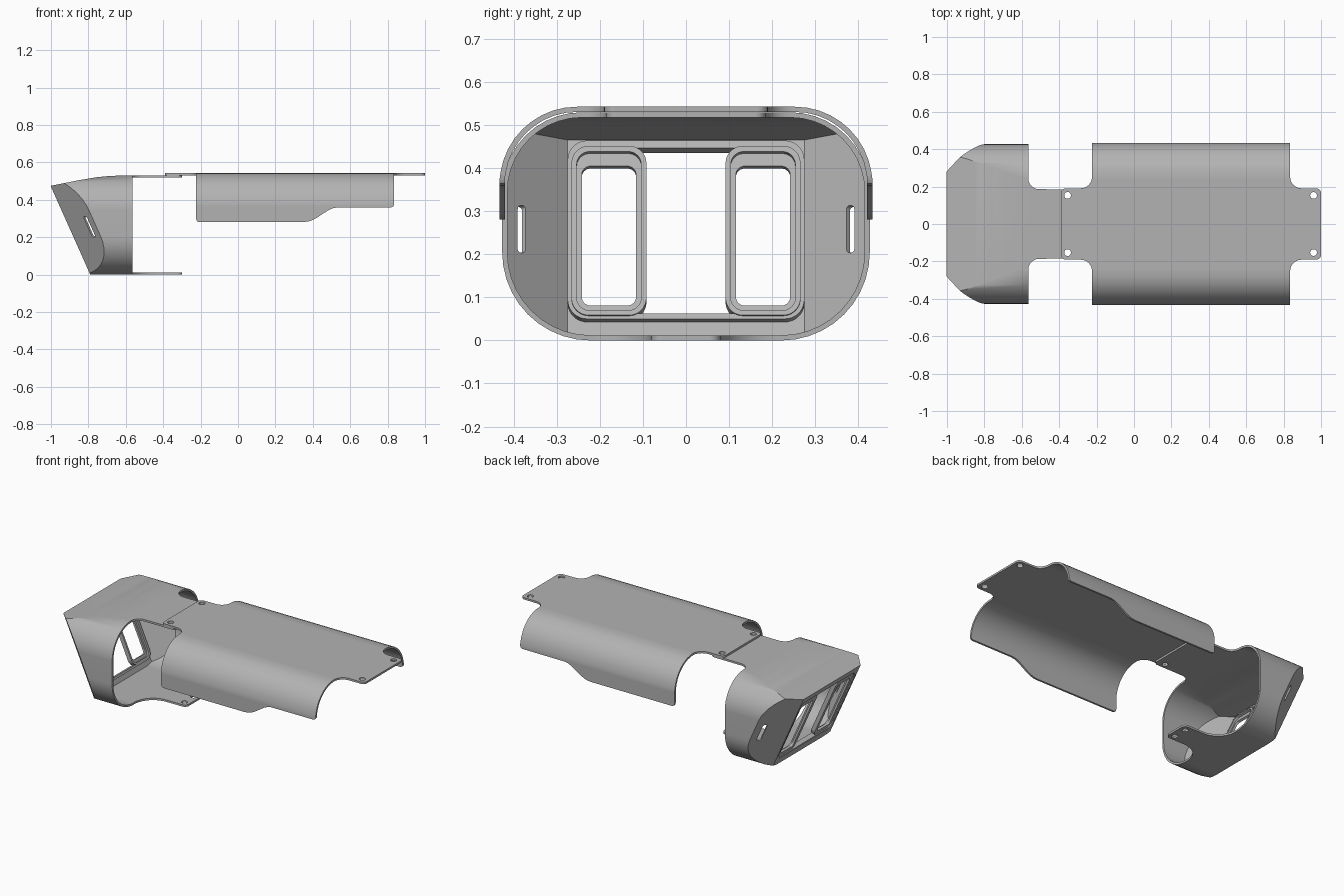
import bpy, bmesh
from math import sin, cos, pi
from mathutils import Vector

if "Cube" in bpy.data.objects:
    bpy.data.objects.remove(bpy.data.objects["Cube"])

grey = bpy.data.materials.new("plain grey")
grey.use_nodes = True
GREY = (0.45, 0.45, 0.45, 1)
grey.diffuse_color = GREY
grey.node_tree.nodes["Principled BSDF"].inputs["Base Color"].default_value = GREY

WALL = 0.012
SLANT = 0.447            # backward lean of the face plate
FACE_X = -0.79           # foot of the face plate
HALF_FACE = 0.28         # half width of the face plate
OPEN_X = -0.565          # open end of the nose shell
QUARTER = [i / 10 * pi / 2 for i in range(11)]
FACE_IN = Vector((1, 0, SLANT)).normalized()


def finish(name, bm):
    bmesh.ops.recalc_face_normals(bm, faces=bm.faces)
    mesh = bpy.data.meshes.new(name)
    bm.to_mesh(mesh)
    bm.free()
    mesh.materials.append(grey)
    obj = bpy.data.objects.new(name, mesh)
    bpy.context.collection.objects.link(obj)
    return obj


def activate(obj):
    bpy.ops.object.select_all(action='DESELECT')
    obj.select_set(True)
    bpy.context.view_layer.objects.active = obj


def cut(obj, cutters):
    for cutter in cutters:
        cutter.hide_render = True
        mod = obj.modifiers.new("cut", 'BOOLEAN')
        mod.operation, mod.solver, mod.object = 'DIFFERENCE', 'EXACT', cutter
        activate(obj)
        bpy.ops.object.modifier_apply(modifier=mod.name)
        bpy.data.objects.remove(cutter)


def smooth(obj):
    activate(obj)
    bpy.ops.object.shade_smooth_by_angle(angle=0.5)
    mod = obj.modifiers.new("even shading", 'WEIGHTED_NORMAL')
    mod.keep_sharp = True


def rounded_rect(a0, a1, b0, b1, r_low, r_high):
    corners = [(a1 - r_high, b1 - r_high, r_high, 0), (a0 + r_high, b1 - r_high, r_high, 1),
               (a0 + r_low, b0 + r_low, r_low, 2), (a1 - r_low, b0 + r_low, r_low, 3)]
    return [(a + r * cos(t + k * pi / 2), b + r * sin(t + k * pi / 2))
            for a, b, r, k in corners for t in QUARTER]


def on_face(y, z):
    """Point on the slanted face plate or its angled cheeks."""
    return Vector((FACE_X - SLANT * z + max(0, abs(y) - HALF_FACE), y, z))


def slab(name, outer, d0, d1, inner=None, normal=FACE_IN):
    """Plate, or ring when inner is given, lying along the face plate."""
    bm = bmesh.new()
    loops = [[bm.verts.new(on_face(*p) + normal * d) for p in pts]
             for pts, d in ((outer, d0), (outer, d1), (inner, d1), (inner, d0)) if pts]
    n = len(outer)
    if inner:
        pairs = list(zip(loops, loops[1:] + loops[:1]))
    else:
        pairs = [loops]
        for loop in loops:
            bm.faces.new(loop)
    for a, b in pairs:
        for i in range(n):
            j = (i + 1) % n
            bm.faces.new((a[i], a[j], b[j], b[i]))
    return finish(name, bm)


def nose_solid(name, inset, end):
    """Rounded bar trimmed by the face, cheek and roof planes."""
    bm = bmesh.new()
    pts = rounded_rect(-0.427 + inset, 0.427 - inset, inset, 0.53 - inset,
                       0.205 - inset, 0.185 - inset)
    rings = [[bm.verts.new((x, y, z)) for y, z in pts] for x in (-1.15, end)]
    for i in range(len(pts)):
        j = (i + 1) % len(pts)
        bm.faces.new((rings[0][i], rings[0][j], rings[1][j], rings[1][i]))
    for ring in rings:
        bm.faces.new(ring)
    planes = [((FACE_X, 0, 0), (-1, 0, -SLANT))]
    planes += [((FACE_X, s * HALF_FACE, 0), (-1, s, -SLANT)) for s in (1, -1)]
    roof = [(-1, 0.475), (-0.85, 0.505), (-0.76, 0.52), (-0.69, 0.527), (-0.62, 0.53)]
    for (x0, z0), (x1, z1) in zip(roof, roof[1:]):
        planes.append(((x0, 0, z0), (z0 - z1, 0, x1 - x0)))
    for co, no in planes:
        no = Vector(no).normalized()
        bmesh.ops.bisect_plane(bm, geom=bm.verts[:] + bm.edges[:] + bm.faces[:],
                               plane_co=Vector(co) - no * inset, plane_no=no,
                               clear_outer=True)
        bmesh.ops.holes_fill(bm, edges=bm.edges[:], sides=0)
    return finish(name, bm)


def tab_outline(w, length, fillet, corner=0.025):
    """(y, reach) pairs from the tab centre out to the body edge."""
    tip = [(w - corner + corner * sin(t), length - corner + corner * cos(t)) for t in QUARTER]
    root = [(w + 0.001 + fillet * (1 - cos(t)), fillet * (1 - sin(t))) for t in QUARTER]
    return tip + root


def sheet(name, half):
    """Thin sheet of strips along x; half lists (y, z, x0, x1) for y > 0."""
    rows = [(-y, z, a, b) for y, z, a, b in reversed(half)] + half
    bm = bmesh.new()
    verts = [(bm.verts.new((a, y, z)), bm.verts.new((b, y, z))) for y, z, a, b in rows]
    for (a, b), (d, c) in zip(verts, verts[1:]):
        bm.faces.new((a, b, c, d))
    mesh_obj = finish(name, bm)
    mesh = mesh_obj.data
    if max(mesh.polygons, key=lambda p: p.area).normal.z < 0:
        mesh.flip_normals()
    mod = mesh_obj.modifiers.new("thickness", 'SOLIDIFY')
    mod.thickness, mod.offset, mod.use_even_offset = WALL, -1, True
    activate(mesh_obj)
    bpy.ops.object.modifier_apply(modifier=mod.name)
    return mesh_obj


def drills(x, y, z):
    result = []
    for s in (1, -1):
        bpy.ops.mesh.primitive_cylinder_add(vertices=24, radius=0.018, depth=0.1,
                                            location=(x, s * y, z))
        result.append(bpy.context.object)
    return result


# Nose shell with face opening and cheek slots
nose = nose_solid("nose_shell", 0, OPEN_X)
cutters = [nose_solid("hollow", WALL, OPEN_X + 0.1),
           slab("opening", rounded_rect(-0.268, 0.268, 0.045, 0.445, 0.04, 0.04), -0.05, 0.05)]
for s in (1, -1):
    mid = s * 0.39
    cutters.append(slab("slot", rounded_rect(mid - 0.009, mid + 0.009, 0.2, 0.31, 0.0085, 0.0085),
                        -0.03, 0.03, normal=Vector((1, -s, SLANT)).normalized()))
cut(nose, cutters)
smooth(nose)

# Collar around the face opening
smooth(slab("opening_collar", rounded_rect(-0.275, 0.275, 0.038, 0.452, 0.045, 0.045), 0.002, 0.03,
            rounded_rect(-0.263, 0.263, 0.05, 0.435, 0.035, 0.035)))

# Pair of stepped window frames
for side, s in (("left", 1), ("right", -1)):
    c = s * 0.179
    outer, step, hole = [rounded_rect(c - w, c + w, z0, z1, r, r) for w, z0, z1, r in
                         ((0.087, 0.045, 0.438, 0.04), (0.075, 0.056, 0.425, 0.03),
                          (0.063, 0.072, 0.396, 0.02))]
    smooth(slab(side + "_window_frame", outer, 0.008, 0.034, step))
    smooth(slab(side + "_window_lip", step, 0.008, 0.022, hole))

# Nose tabs, upper and lower
upper = sheet("nose_upper_tab", [(y, 0.53, OPEN_X, OPEN_X + e)
                                 for y, e in tab_outline(0.185, 0.265, 0.058)])
cut(upper, drills(-0.355, 0.153, 0.53))
smooth(upper)
lower = sheet("nose_lower_tab", [(y, WALL, OPEN_X, OPEN_X + e)
                                 for y, e in tab_outline(0.08, 0.265, 0.13)])
cut(lower, drills(-0.335, 0.045, 0))
smooth(lower)

# Long cover: flat top with end tabs, rounded shoulders, stepped skirt
X0, X1, TOP, R, HALF = -0.225, 0.835, 0.543, 0.18, 0.433
half = [(y, TOP, X0 - e, X1 + e) for y, e in tab_outline(0.19, 0.165, 0.06)]
half += [(HALF - R + R * sin(t), TOP - R + R * cos(t), X0, X1) for t in QUARTER[1:-1]]
skirt = [(0.375, X0, X1), (0.365, X0, 0.83), (0.36, X0, 0.82), (0.359, X0, 0.53),
         (0.354, X0, 0.505), (0.342, X0, 0.48), (0.303, X0, 0.42), (0.29, X0 + 0.003, 0.395),
         (0.284, X0 + 0.008, 0.375), (0.281, X0 + 0.016, 0.35)]
half += [(HALF, z, a, b) for z, a, b in skirt]
cover = sheet("long_cover", half)
cut(cover, drills(-0.355, 0.153, TOP) + drills(0.96, 0.153, TOP))
smooth(cover)
